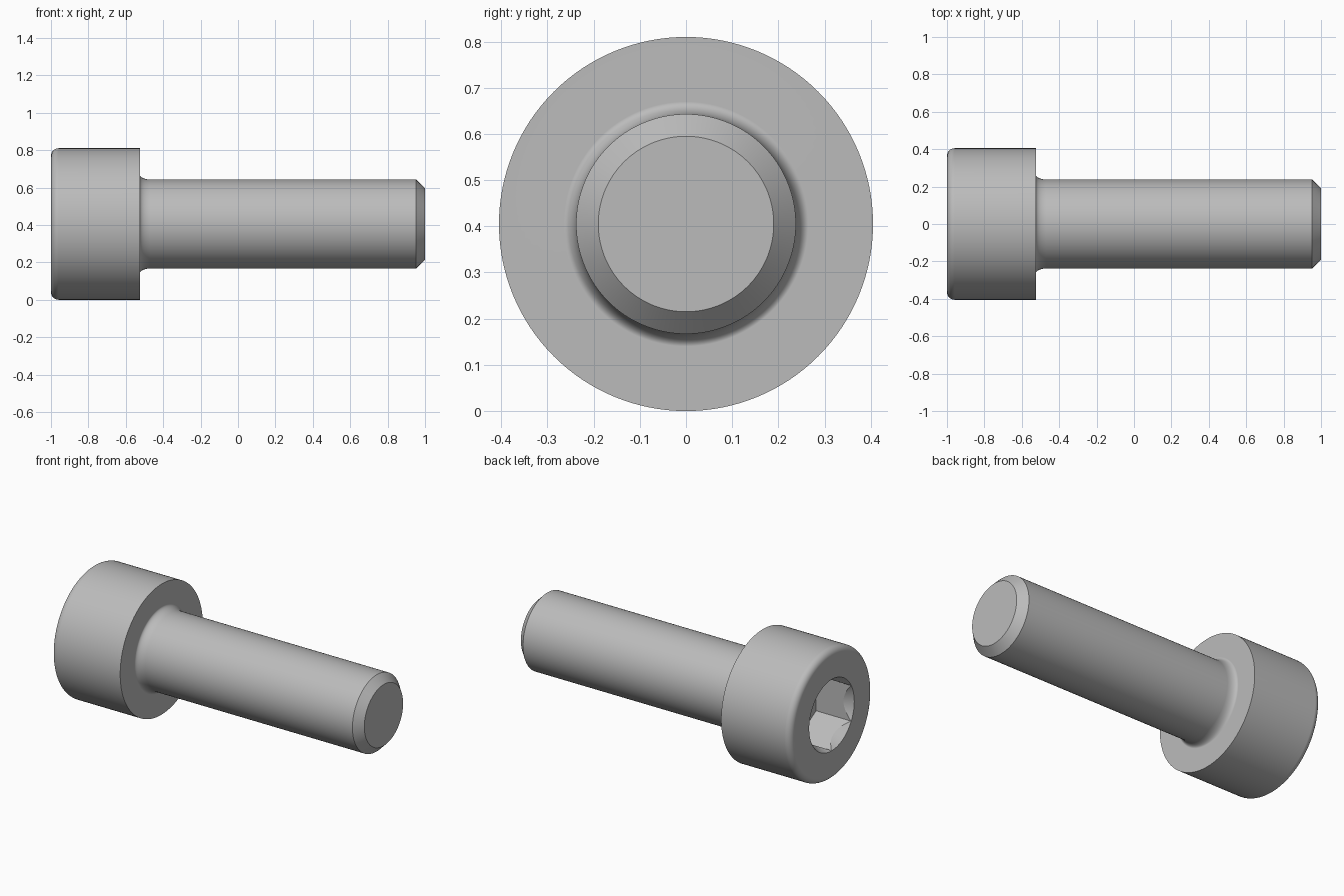
import bpy, bmesh, math
from mathutils import Matrix

old = bpy.data.objects.get("Cube")
if old:
    bpy.data.objects.remove(old, do_unlink=True)

HEAD_R = 0.405
SHANK_R = 0.238
SEAT_X = -0.525          # underside of the head
SOCKET_R = 0.22          # hexagon corner radius
SOCKET_DEPTH = 0.24
SEGMENTS = 128

steel = bpy.data.materials.new("grey_steel")
steel.use_nodes = True
colour = (0.5, 0.5, 0.5, 1)
steel.diffuse_color = colour
steel.node_tree.nodes["Principled BSDF"].inputs["Base Color"].default_value = colour


def lathe(name, profile, segments):
    """Revolve (x, radius) points about the screw axis and cap both ends."""
    bm = bmesh.new()
    rings = []
    for x, r in profile:
        ring = []
        for i in range(segments):
            a = 2 * math.pi * i / segments
            ring.append(bm.verts.new((x, r * math.sin(a), r * math.cos(a))))
        rings.append(ring)
    for a, b in zip(rings, rings[1:]):
        for i in range(segments):
            j = (i + 1) % segments
            bm.faces.new((a[i], a[j], b[j], b[i]))
    bm.faces.new(rings[0])
    bm.faces.new(rings[-1])
    bmesh.ops.recalc_face_normals(bm, faces=bm.faces)
    bm.transform(Matrix.Translation((0, 0, HEAD_R)))
    mesh = bpy.data.meshes.new(name)
    bm.to_mesh(mesh)
    bm.free()
    mesh.materials.append(steel)
    obj = bpy.data.objects.new(name, mesh)
    bpy.context.collection.objects.link(obj)
    return obj


def arc(cx, cr, rx, rr, start, end, steps=8):
    """Elliptical arc in the (x, radius) plane, angles in degrees."""
    angles = [math.radians(start + (end - start) * i / steps) for i in range(steps + 1)]
    return [(cx + rx * math.cos(t), cr + rr * math.sin(t)) for t in angles]


# Rounded head edge, seat, under-head fillet, shank and chamfered tip
profile = arc(-0.96, HEAD_R - 0.04, 0.04, 0.04, 180, 90)
profile.append((SEAT_X, HEAD_R))
profile += arc(SEAT_X + 0.055, SHANK_R + 0.027, 0.055, 0.027, 180, 270)
profile += [(0.952, SHANK_R), (1, 0.19)]
screw = lathe("cap_screw", profile, SEGMENTS)

# Hexagonal socket with corners up and down, and its conical lead-in
hex_cutter = lathe("socket_cutter", [(-1.1, SOCKET_R), (-1 + SOCKET_DEPTH, SOCKET_R)], 6)
slope = 0.58
cone_cutter = lathe("lead_in_cutter",
                    [(-1 + d, SOCKET_R + 0.001 - slope * d) for d in (-0.05, 0.12)], SEGMENTS)

bpy.ops.object.select_all(action="DESELECT")
bpy.context.view_layer.objects.active = screw
screw.select_set(True)
for cutter in (hex_cutter, cone_cutter):
    cutter.hide_render = True
    cut = screw.modifiers.new(cutter.name, "BOOLEAN")
    cut.operation = "DIFFERENCE"
    cut.solver = "EXACT"
    cut.object = cutter
    bpy.ops.object.modifier_apply(modifier=cut.name)
    bpy.data.objects.remove(cutter, do_unlink=True)

# Smooth round surfaces, crisp machined edges and flat end faces
bpy.ops.object.shade_smooth_by_angle(angle=math.radians(25))
weighted = screw.modifiers.new("flat_faces", "WEIGHTED_NORMAL")
weighted.keep_sharp = True
